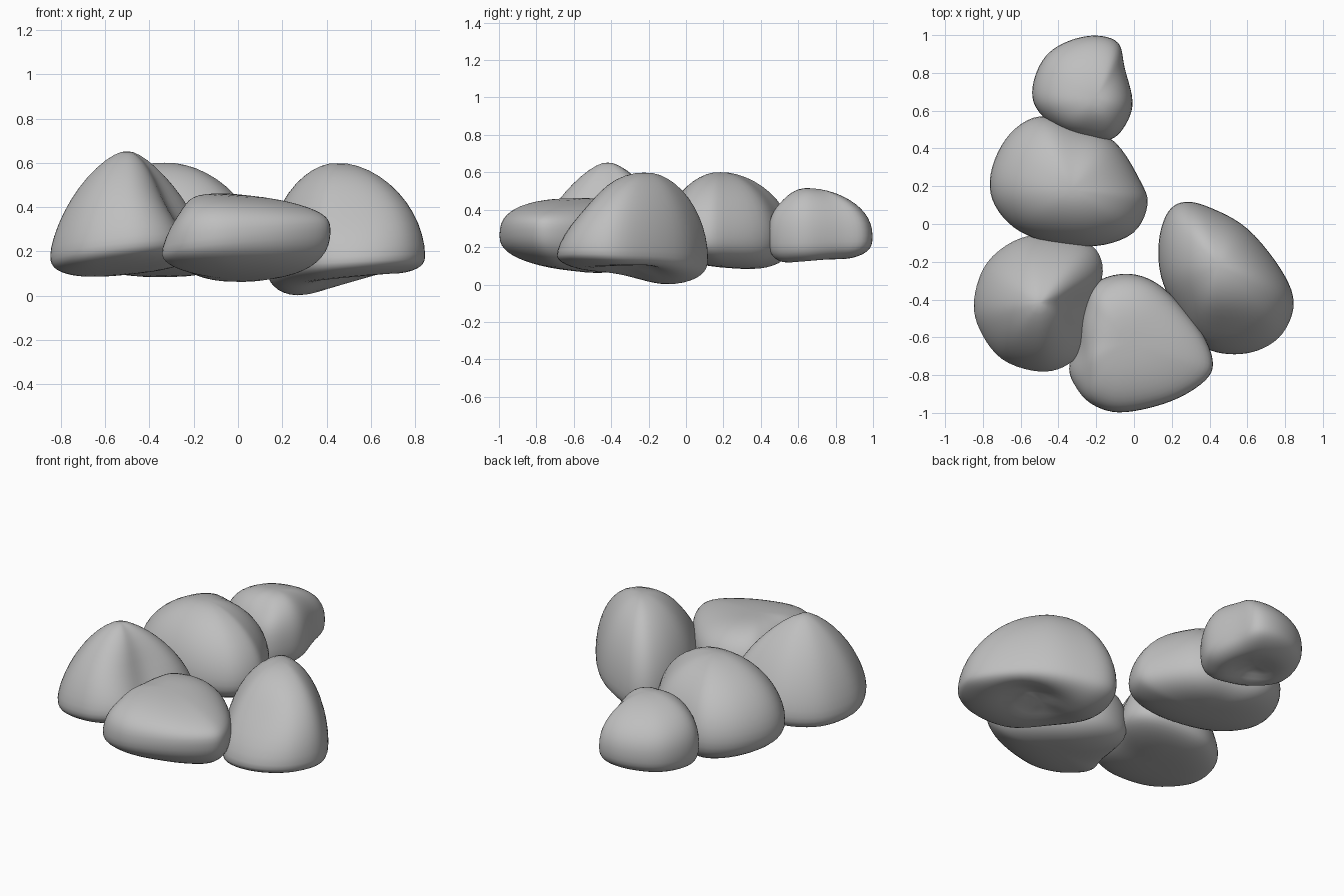
import bpy
import bmesh
from math import cos, sin, pi, exp
from mathutils import Vector

cube = bpy.data.objects.get("Cube")
if cube:
    bpy.data.objects.remove(cube)

stone = bpy.data.materials.new("stone grey")
stone.use_nodes = True
GREY = (0.52, 0.52, 0.52, 1)
stone.diffuse_color = GREY
stone.node_tree.nodes["Principled BSDF"].inputs["Base Color"].default_value = GREY


def smooth_loop(pts, steps=5):
    """Closed Catmull-Rom curve through plan points."""
    pts = [Vector(p) for p in pts]
    out = []
    for i in range(len(pts)):
        a, b, c, d = (pts[(i + k - 1) % len(pts)] for k in range(4))
        for s in range(steps):
            t = s / steps
            out.append(0.5 * (2 * b + (c - a) * t + (2 * a - 5 * b + 4 * c - d) * t * t
                              + (3 * b - a - 3 * c + d) * t ** 3))
    return out


def rock(name, outline, waist, top, bottom, round_top, round_low,
         lean=(0, 0), waist_lean=(0, 0), low_lean=(0, 0), dents=()):
    """Loft a plan outline up to a top point and down to a bottom point."""
    loop = smooth_loop(outline)
    top, bottom = Vector(top), Vector(bottom)
    lean, waist_lean, low_lean = Vector(lean), Vector(waist_lean), Vector(low_lean)
    bm = bmesh.new()
    rows = 12
    rings = []
    for r in range(1 - rows, rows):
        angle = r / rows * pi / 2
        tip, n, slope = (top, round_top, lean) if r >= 0 else (bottom, round_low, low_lean)
        spread = cos(angle) ** (2 / n)
        rise = abs(sin(angle)) ** (2 / n)
        ring = []
        for p in loop:
            xy = tip.xy.lerp(p, spread)
            edge = waist + waist_lean.dot(xy - top.xy)
            cap = tip.z + slope.dot(xy - tip.xy)
            co = Vector((xy.x, xy.y, edge + (cap - edge) * rise))
            for centre, radius, push in dents:
                fall = exp(-((co - Vector(centre)).length / radius) ** 2)
                co += Vector(push) * fall
            ring.append(bm.verts.new(co))
        rings.append(ring)
    count = len(loop)
    for low, high in zip(rings, rings[1:]):
        for i in range(count):
            j = (i + 1) % count
            bm.faces.new((low[i], low[j], high[j], high[i]))
    for ring in (rings[0], rings[-1]):
        middle = sum((v.co for v in ring), Vector()) / count
        v = bm.verts.new(middle)
        for i in range(count):
            bm.faces.new((ring[i], ring[(i + 1) % count], v))
    bmesh.ops.recalc_face_normals(bm, faces=bm.faces)
    mesh = bpy.data.meshes.new(name)
    bm.to_mesh(mesh)
    bm.free()
    mesh.materials.append(stone)
    for poly in mesh.polygons:
        poly.use_smooth = True
    obj = bpy.data.objects.new(name, mesh)
    bpy.context.collection.objects.link(obj)
    soften = obj.modifiers.new("soften", 'SMOOTH')
    soften.factor = 0.5
    soften.iterations = 6


# Peaked rock with a hollow on its inner front flank
rock("peaked_rock",
     [(-.5, -.785), (-.7, -.72), (-.82, -.56), (-.85, -.4), (-.78, -.2), (-.6, -.07),
      (-.4, -.06), (-.22, -.11), (-.16, -.25), (-.22, -.45), (-.25, -.64), (-.35, -.75)],
     .215, (-.5, -.42, .66), (-.55, -.42, .1), 1.5, 2.7, waist_lean=(.1, -.06),
     low_lean=(.1, -.1), dents=[((-.33, -.52, .42), .16, (-.03, .02, -.04))])

# Flat-topped rock at the front
rock("front_rock",
     [(-.2, -.97), (-.05, -1), (.2, -.94), (.38, -.83), (.42, -.72), (.34, -.54),
      (.15, -.33), (-.03, -.26), (-.21, -.31), (-.27, -.45), (-.31, -.62), (-.36, -.77),
      (-.3, -.89)],
     .235, (-.03, -.62, .46), (.05, -.6, .07), 2.7, 2.5,
     lean=(-.07, .04), waist_lean=(.12, -.08), low_lean=(0, -.12),
     dents=[((-.34, -.75, .38), .14, (.06, 0, 0))])

# Tall rock with a low back corner and hollow underside
rock("right_rock",
     [(.27, .12), (.4, .09), (.6, -.02), (.78, -.24), (.85, -.42), (.79, -.59),
      (.66, -.69), (.5, -.715), (.35, -.66), (.23, -.48), (.14, -.28), (.13, -.08),
      (.18, .07)],
     .16, (.45, -.22, .605), (.45, -.25, .04), 1.88, 2.8, waist_lean=(.03, -.03),
     low_lean=(.09, -.08),
     dents=[((.52, -.28, .05), .16, (0, 0, .08)),
            ((.5, -.62, .42), .25, (0, .07, -.02)),
            ((.25, -.12, 0), .16, (0, 0, -.03))])

# Broad domed rock
rock("domed_rock",
     [(-.5, .575), (-.3, .52), (-.1, .44), (.04, .22), (.075, .1), (0, -.05),
      (-.2, -.12), (-.45, -.1), (-.64, -.02), (-.755, .13), (-.755, .3), (-.66, .48)],
     .25, (-.33, .18, .605), (-.32, .25, .085), 1.85, 2.5, low_lean=(0, -.07))

# Small rock at the back
rock("back_rock",
     [(-.2, 1), (-.08, .96), (-.05, .83), (-.005, .65), (-.04, .53), (-.12, .445),
      (-.25, .45), (-.4, .5), (-.525, .62), (-.535, .75), (-.47, .89), (-.35, .97)],
     .26, (-.2, .66, .52), (-.27, .72, .115), 2.2, 3.2,
     lean=(0, -.1), low_lean=(0, .1),
     dents=[((-.28, .68, .1), .1, (0, 0, .08)), ((-.18, .5, .47), .1, (0, 0, -.03))])
